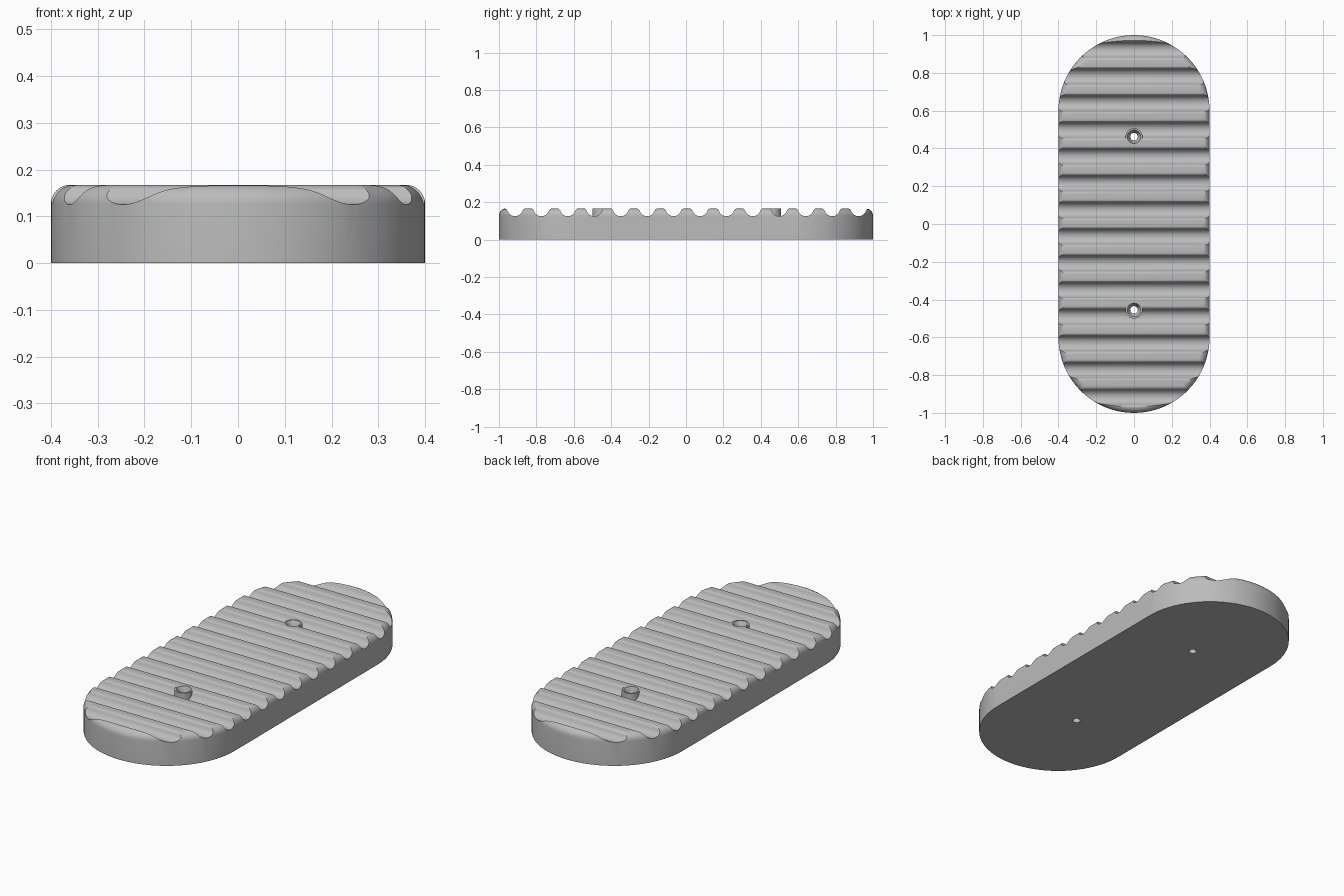
import bpy, bmesh, math

if "Cube" in bpy.data.objects:
    bpy.data.objects.remove(bpy.data.objects["Cube"])

TOP, HALF_W, STRAIGHT, EDGE_R = 0.167, 0.4, 0.6, 0.04
PITCH, GROOVE_R, CREST_R = 0.1413, 0.042, 0.02

grey = bpy.data.materials.new("rubber_grey")
grey.diffuse_color = (0.5, 0.5, 0.5, 1)
grey.use_nodes = True
grey.node_tree.nodes["Principled BSDF"].inputs["Base Color"].default_value = grey.diffuse_color


def make_object(name, bm):
    bmesh.ops.recalc_face_normals(bm, faces=bm.faces)
    me = bpy.data.meshes.new(name)
    bm.to_mesh(me)
    bm.free()
    me.materials.append(grey)
    ob = bpy.data.objects.new(name, me)
    bpy.context.collection.objects.link(ob)
    return ob


def loft(name, rings):
    """Closed solid through a stack of equal-length rings."""
    bm = bmesh.new()
    loops = [[bm.verts.new(p) for p in ring] for ring in rings]
    n = len(loops[0])
    for a, b in zip(loops, loops[1:]):
        for i in range(n):
            j = (i + 1) % n
            bm.faces.new((a[i], a[j], b[j], b[i]))
    bm.faces.new(loops[0][::-1])
    bm.faces.new(loops[-1])
    return make_object(name, bm)


def stadium(r, z, n=40):
    pts = []
    for side in (1, -1):
        for i in range(n + 1):
            a = math.pi * i / n
            pts.append((side * r * math.cos(a), side * (STRAIGHT + r * math.sin(a)), z))
    return pts


def disc(r, y, z, n=32):
    return [(r * math.cos(2 * math.pi * i / n), y + r * math.sin(2 * math.pi * i / n), z)
            for i in range(n)]


def boolean(target, tool, op):
    mod = target.modifiers.new(tool.name, 'BOOLEAN')
    mod.operation, mod.object, mod.solver = op, tool, 'EXACT'
    bpy.context.view_layer.objects.active = target
    bpy.ops.object.modifier_apply(modifier=mod.name)
    bpy.data.objects.remove(tool)


# Pad: rounded-end block with a rolled top edge
rings = [stadium(HALF_W, 0)]
for i in range(9):
    a = math.pi / 2 * i / 8
    rings.append(stadium(HALF_W - EDGE_R * (1 - math.cos(a)), TOP - EDGE_R * (1 - math.sin(a))))
pad = loft("tread_pad", rings)

# Half groove: round valley flowing into a rounded crest
d = math.sqrt((GROOVE_R + CREST_R) ** 2 - CREST_R ** 2)
tilt = math.atan2(d, CREST_R)
half = [(GROOVE_R * math.sin(tilt * i / 8), TOP - GROOVE_R * math.cos(tilt * i / 8))
        for i in range(9)]
half += [(d - CREST_R * math.sin(tilt * (1 - i / 6)),
          TOP - CREST_R + CREST_R * math.cos(tilt * (1 - i / 6))) for i in range(1, 7)]
groove = [(-y, z) for y, z in half[:0:-1]] + half

# Cross grooves
for k in range(14):
    yc = 0.004 + (k - 6.5) * PITCH
    section = [(yc - d, TOP + 0.05)] + [(yc + y, z) for y, z in groove] + [(yc + d, TOP + 0.05)]
    cutter = loft("groove_cutter", [[(x, y, z) for y, z in section] for x in (-0.5, 0.5)])
    boolean(pad, cutter, 'DIFFERENCE')

# Screw bosses with countersunk through holes
for y in (0.462, -0.455):
    boolean(pad, loft("screw_boss", [disc(0.045, y, 0.06), disc(0.045, y, TOP - 0.001)]), 'UNION')
    hole = loft("screw_hole", [disc(0.02, y, -0.05), disc(0.02, y, TOP - 0.025),
                               disc(0.036, y, TOP - 0.001), disc(0.036, y, TOP + 0.05)])
    boolean(pad, hole, 'DIFFERENCE')

# Smooth shading with crisp rims
bpy.ops.object.select_all(action='DESELECT')
pad.select_set(True)
bpy.context.view_layer.objects.active = pad
bpy.ops.object.shade_smooth_by_angle(angle=math.radians(35))
